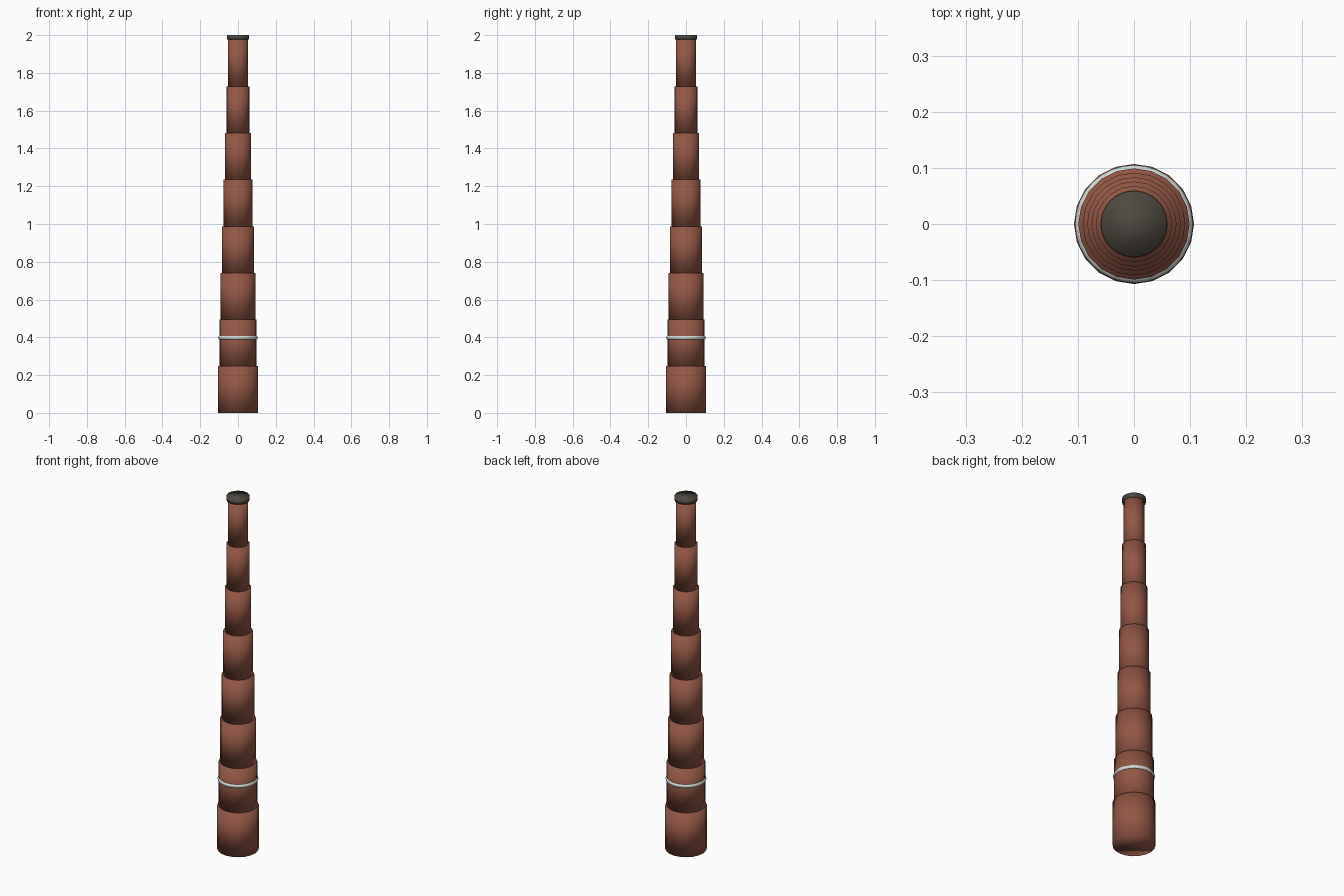
import bpy
import math

default_cube = bpy.data.objects.get("Cube")
if default_cube:
    bpy.data.objects.remove(default_cube, do_unlink=True)


def make_material(name, colour):
    mat = bpy.data.materials.new(name)
    mat.use_nodes = True
    mat.diffuse_color = (*colour, 1)
    mat.node_tree.nodes["Principled BSDF"].inputs["Base Color"].default_value = (*colour, 1)
    return mat


def finish(name, mat):
    obj = bpy.context.object
    obj.name = name
    obj.data.materials.append(mat)
    bpy.ops.object.shade_smooth()
    return obj


def cylinder(name, radius, bottom, top, mat, sides=20):
    bpy.ops.mesh.primitive_cylinder_add(
        vertices=sides, radius=radius, depth=top - bottom,
        location=(0, 0, (bottom + top) / 2))
    return finish(name, mat)


brick = make_material("brick red", (0.29, 0.095, 0.06))
soot = make_material("soot grey", (0.075, 0.065, 0.05))
pale = make_material("pale metal", (0.66, 0.72, 0.69))

# Stepped chimney shaft, each section narrower than the one below
SECTIONS = 8
HEIGHT = 0.247
BASE_RADIUS = 0.107
STEP = 0.0078
for i in range(SECTIONS):
    cylinder(f"shaft_section_{i + 1}", BASE_RADIUS - STEP * i,
             HEIGHT * i, HEIGHT * (i + 1), brick)

# Dark cap at the mouth
cylinder("chimney_cap", 0.059, HEIGHT * SECTIONS, 2, soot, sides=32)

# Pale rounded band around the second section
bpy.ops.mesh.primitive_torus_add(
    major_radius=0.0935, minor_radius=0.0115, major_segments=32,
    minor_segments=10, location=(0, 0, 0.398))
finish("metal_band", pale)
